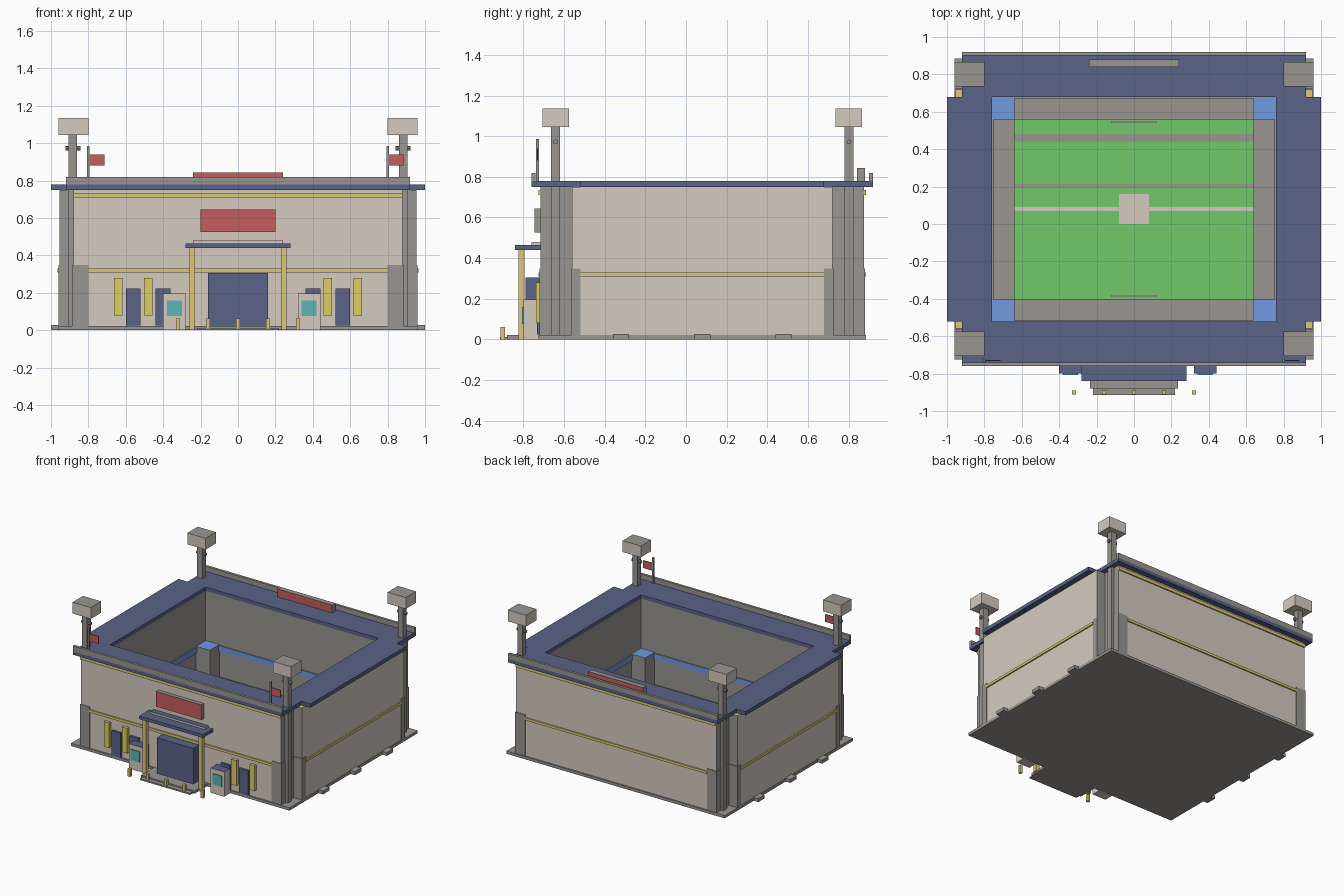
import bpy, bmesh, math

if "Cube" in bpy.data.objects:
    bpy.data.objects.remove(bpy.data.objects["Cube"])


def material(name, rgb):
    m = bpy.data.materials.new(name)
    m.diffuse_color = (*rgb, 1)
    m.use_nodes = True
    m.node_tree.nodes["Principled BSDF"].inputs["Base Color"].default_value = m.diffuse_color
    return m


BEIGE = material("beige wall", (.66, .60, .53))
GREY = material("grey stone", (.32, .305, .285))
NAVY = material("navy roof", (.10, .125, .245))
GOLD = material("gold trim", (.72, .57, .19))
YELLOW = material("yellow", (.72, .62, .13))
GREEN = material("grass green", (.165, .58, .14))
BLUE = material("seat blue", (.17, .32, .75))
RED = material("banner red", (.56, .11, .11))
TEAL = material("teal glass", (.11, .46, .46))


def box(name, x, y, z, mat, mat2=None, rule=None):
    """Box from (min, max) ranges; faces whose normal passes the rule get mat2."""
    bm = bmesh.new()
    bmesh.ops.create_cube(bm, size=1)
    for v in bm.verts:
        v.co = [r[0] if c < 0 else r[1] for c, r in zip(v.co, (x, y, z))]
    bm.normal_update()
    if mat2:
        for f in bm.faces:
            f.material_index = int(rule(f.normal))
    me = bpy.data.meshes.new(name)
    bm.to_mesh(me)
    bm.free()
    me.materials.append(mat)
    if mat2:
        me.materials.append(mat2)
    ob = bpy.data.objects.new(name, me)
    bpy.context.collection.objects.link(ob)
    return ob


def up(n):
    return n.z > .5


def not_y(n):
    return abs(n.y) < .5


def sx(s, a, b):
    """Range mirrored in x."""
    return (a, b) if s > 0 else (-b, -a)


def sy(s, a, b):
    """Range mirrored about the arena centre line y = 0.08."""
    return (a, b) if s > 0 else (.16 - b, .16 - a)


# Base slab with side tabs
box("base_slab", (-.96, .96), (-.725, .885), (0, .022), GREY)
for s in (-1, 1):
    for y in (-.32, .08, .48):
        box("base_tab", sx(s, .95, 1), (y - .04, y + .04), (0, .027), GREY)

# Walls: beige outside, grey inside and at the ends, with gold bands
for s in (-1, 1):
    w = box("side_wall", sx(s, .76, .955), (-.56, .72), (.02, .75), BEIGE, GREY,
            lambda n: n.x * s < .5)
    w.data.materials.append(GOLD)
    for f in w.data.polygons:
        if f.normal.z > .5:
            f.material_index = 2
    box("side_band", sx(s, .95, .965), (-.52, .68), (.31, .33), GOLD)
    box("end_wall", (-.88, .88), sy(s, .68, .875), (.02, .75), BEIGE, GREY,
        lambda n: n.y * s < .5)
    box("end_band_low", (-.80, .80), sy(s, .87, .885), (.31, .33), GOLD)
    box("end_band_high", (-.88, .88), sy(s, .87, .885), (.71, .735), GOLD)

# Roof ring, with narrower end strips and parapets
for s in (-1, 1):
    box("roof_side", sx(s, .76, 1), (-.52, .68), (.75, .78), NAVY)
    box("roof_end", (-.92, .92), sy(s, .68, .92), (.75, .78), NAVY)
    box("parapet", (-.92, .92), sy(s, .90, .92), (.775, .82), GREY)

# Notched corners: wall pads, full-height poles and floodlights
for a in (-1, 1):
    for b in (-1, 1):
        box("end_wall_pad", sx(a, .80, .885), sy(b, .70, .88), (.02, .35), GREY)
        box("side_wall_pad", sx(a, .78, .96), sy(b, .68, .725), (.02, .35), GREY)
        box("floodlight_pole", sx(a, .86, .905), sy(b, .78, .825), (.02, 1.06), GREY)
        box("floodlight_head", sx(a, .80, .96), sy(b, .735, .865), (1.045, 1.135),
            BEIGE, GREY, up)
        bpy.ops.mesh.primitive_cylinder_add(
            vertices=8, radius=.012, depth=.08,
            location=(a * .882, .08 + b * .722, .972), rotation=(0, math.pi / 2, 0))
        bar = bpy.context.object
        bar.name = "pole_crossbar"
        bar.data.materials.append(GREY)

# Flags at the front
for s in (-1, 1):
    box("flag_pole", (s * .80 - .007, s * .80 + .007), (-.737, -.723), (.77, .985), GREY)
    box("flag", (s * .80 + .005, s * .80 + .085), (-.733, -.727), (.88, .94),
        RED, NAVY, up)

# Rear roof sign and front banner
box("rear_sign", (-.24, .24), (.84, .88), (.78, .843), RED, GREY, not_y)
box("front_banner", (-.20, .20), (-.745, -.71), (.525, .645), RED, GREY, not_y)

# Entrance: doors, columns, canopy and steps
box("entrance_door", (-.16, .16), (-.79, -.71), (.01, .305), NAVY)
for s in (-1, 1):
    box("entrance_column", sx(s, .23, .26), (-.825, -.795), (0, .445), GOLD)
box("canopy", (-.28, .28), (-.84, -.71), (.44, .465), NAVY)
box("canopy_ridge", (-.24, .24), (-.76, -.71), (.465, .48), BEIGE, NAVY, up)
box("upper_step", (-.235, .235), (-.88, -.72), (0, .022), GREY)
box("lower_step", (-.22, .22), (-.915, -.87), (0, .012), GREY)
for i in range(-2, 3):
    box("bollard", (i * .16 - .011, i * .16 + .011), (-.912, -.89), (0, .062), GOLD)

# Front doors and pilaster strips
for s in (-1, 1):
    for x in (.48, .64):
        box("wall_strip", (s * x - .023, s * x + .023), (-.738, -.71), (.08, .28), YELLOW)
    for x in (.40, .56):
        box("side_door", (s * x - .04, s * x + .04), (-.732, -.71), (.025, .222), NAVY)

# Ticket kiosks
for x in (-.34, .38):
    box("kiosk", (x - .06, x + .06), (-.80, -.72), (0, .197), BEIGE, NAVY, up)
    box("kiosk_window", (x - .04, x + .04), (-.807, -.799), (.075, .16), TEAL)

# Interior: stands, seat bands and corner blocks
for s in (-1, 1):
    box("side_stand", sx(s, .64, .765), (-.52, .68), (.02, .10), GREY)
    box("end_stand", (-.64, .64), sy(s, .56, .685), (.02, .10), GREY)
    box("side_seat_band", sx(s, .752, .765), (-.40, .56), (.305, .35), BLUE, GREY, up)
    box("end_seat_band", (-.64, .64), sy(s, .672, .685), (.305, .35), BLUE, GREY, up)
    for b in (-1, 1):
        box("corner_block", sx(s, .64, .762), sy(b, .56, .682), (.02, .355), GREY, BLUE, up)

# Playing field with markings and goals
box("field", (-.64, .64), (-.40, .56), (.02, .035), GREEN)
box("field_path_wide", (-.64, .64), (.44, .48), (.034, .039), GREY)
box("field_path_thin", (-.64, .64), (.195, .215), (.034, .039), GREY)
box("halfway_line", (-.64, .64), (.07, .09), (.034, .040), BEIGE)
box("centre_mark", (-.08, .08), (0, .16), (.034, .042), BEIGE)
for s in (-1, 1):
    yr = sy(s, .540, .550)
    box("goal_bar", (-.12, .12), yr, (.09, .10), BEIGE)
    for a in (-1, 1):
        box("goal_post", sx(a, .11, .12), yr, (.03, .09), BEIGE)
